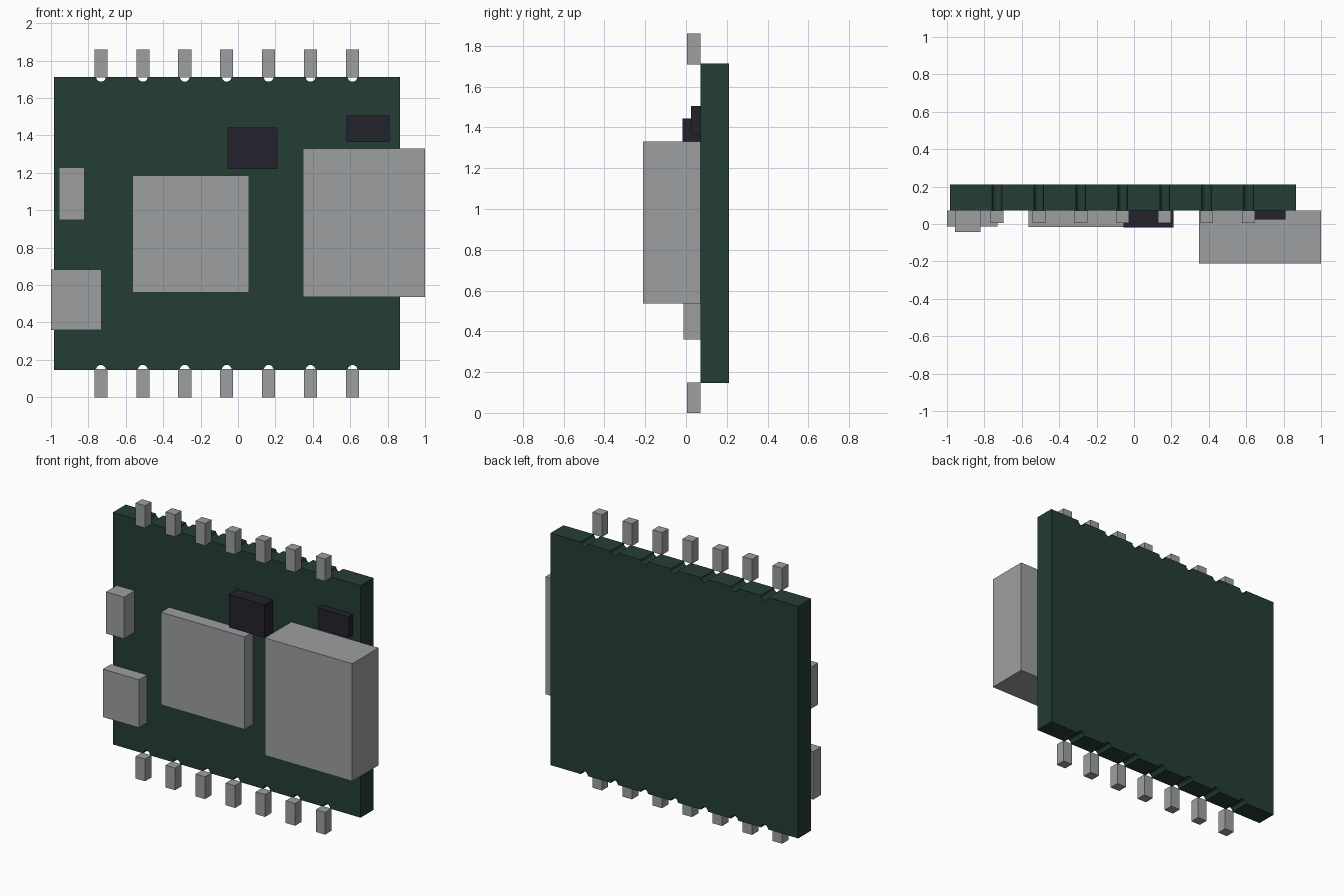
import bpy, bmesh, math

cube = bpy.data.objects.get("Cube")
if cube:
    bpy.data.objects.remove(cube, do_unlink=True)


def material(name, rgb):
    m = bpy.data.materials.new(name)
    m.use_nodes = True
    m.diffuse_color = (*rgb, 1)
    m.node_tree.nodes["Principled BSDF"].inputs["Base Color"].default_value = (*rgb, 1)
    return m


GREEN = material("dark green board", (0.018, 0.047, 0.037))
GREY = material("metal grey", (0.335, 0.345, 0.355))
BLACK = material("chip black", (0.017, 0.016, 0.026))


def add_object(name, bm, mat):
    bmesh.ops.recalc_face_normals(bm, faces=bm.faces)
    mesh = bpy.data.meshes.new(name)
    bm.to_mesh(mesh)
    bm.free()
    mesh.materials.append(mat)
    obj = bpy.data.objects.new(name, mesh)
    bpy.context.collection.objects.link(obj)
    return obj


def box(name, x, y, z, mat):
    """Box from (min, max) ranges on each axis."""
    bm = bmesh.new()
    bmesh.ops.create_cube(bm, size=1)
    for v in bm.verts:
        v.co = [(a + b) / 2 + c * (b - a) for (a, b), c in zip((x, y, z), v.co)]
    return add_object(name, bm, mat)


FRONT, BACK = 0.072, 0.21
LEFT, RIGHT, BOTTOM, TOP = -0.985, 0.865, 0.147, 1.713
PIN_X = [-0.733 + 0.2242 * i for i in range(7)]
NOTCH_R, NOTCH_STEPS = 0.026, 10

# Board outline with half-round notches along the bottom and top edges
bottom_edge = [(LEFT, BOTTOM)]
for cx in PIN_X:
    for i in range(NOTCH_STEPS + 1):
        a = math.pi * (1 - i / NOTCH_STEPS)
        bottom_edge.append((cx + NOTCH_R * math.cos(a), BOTTOM + NOTCH_R * math.sin(a)))
bottom_edge.append((RIGHT, BOTTOM))
outline = bottom_edge + [(x, BOTTOM + TOP - z) for x, z in reversed(bottom_edge)]

bm = bmesh.new()
face = bm.faces.new([bm.verts.new((x, FRONT, z)) for x, z in outline])
extruded = bmesh.ops.extrude_face_region(bm, geom=[face], use_keep_orig=True)
for v in extruded["geom"]:
    if isinstance(v, bmesh.types.BMVert):
        v.co.y = BACK
bmesh.ops.triangulate(bm, faces=[f for f in bm.faces if len(f.verts) > 4])
add_object("circuit_board", bm, GREEN)

# Pins in two rows
for i, cx in enumerate(PIN_X, 1):
    for row, z in (("bottom", (0, 0.15)), ("top", (1.71, 1.86))):
        box(f"{row}_pin_{i}", (cx - 0.035, cx + 0.035), (0.005, FRONT), z, GREY)

# Components mounted on the front: name, x range, front y, z range, material
for name, x, y, z, mat in (
    ("main_chip", (-0.565, 0.06), -0.015, (0.56, 1.185), GREY),
    ("large_connector", (0.347, 1.0), -0.21, (0.537, 1.33), GREY),
    ("small_connector", (-1.0, -0.73), -0.013, (0.36, 0.684), GREY),
    ("push_button", (-0.957, -0.822), -0.042, (0.947, 1.228), GREY),
    ("large_black_chip", (-0.055, 0.21), -0.018, (1.22, 1.443), BLACK),
    ("small_black_chip", (0.58, 0.81), 0.025, (1.365, 1.506), BLACK),
):
    box(name, x, (y, FRONT), z, mat)
